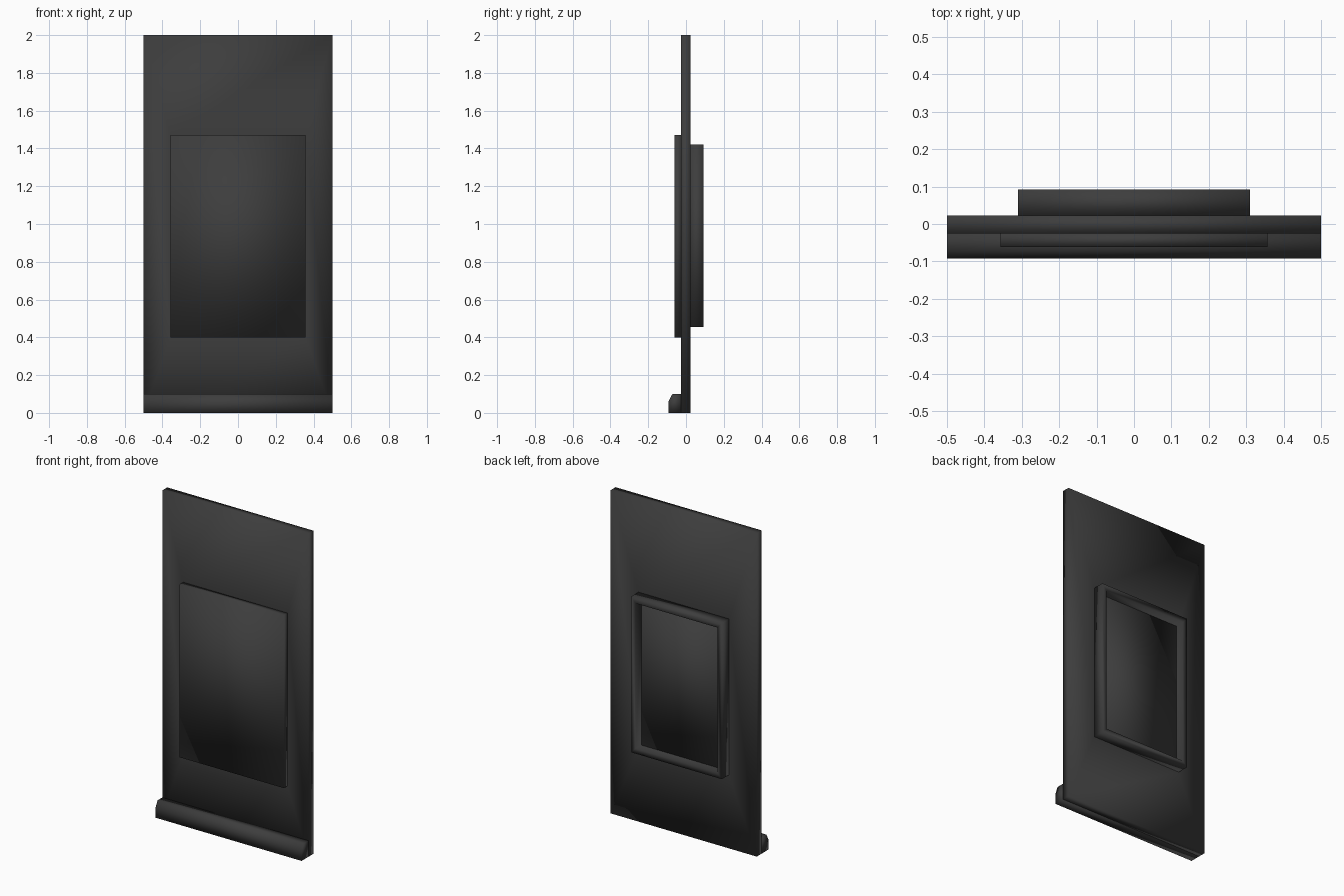
import bpy
import bmesh
from mathutils import Vector

cube = bpy.data.objects.get("Cube")
if cube:
    bpy.data.objects.remove(cube, do_unlink=True)

# One dark grey finish for every part
grey = bpy.data.materials.new("charcoal_grey")
grey.use_nodes = True
COLOUR = (0.047, 0.047, 0.047, 1)
grey.diffuse_color = COLOUR
bsdf = grey.node_tree.nodes["Principled BSDF"]
bsdf.inputs["Base Color"].default_value = COLOUR
bsdf.inputs["Roughness"].default_value = 0.6


def box(half_x, y0, y1, z0, z1):
    """Box centred on x = 0, spanning the given y and z ranges."""
    bm = bmesh.new()
    bmesh.ops.create_cube(bm, size=1)
    for v in bm.verts:
        v.co = Vector((v.co.x * 2 * half_x,
                       y1 if v.co.y > 0 else y0,
                       z1 if v.co.z > 0 else z0))
    return bm


def inset_rect(bm, direction, half_x, z0, z1):
    """Inset the face looking along +y or -y to an exact rectangle."""
    bm.normal_update()
    face = max(bm.faces, key=lambda f: f.normal.y * direction)
    bmesh.ops.inset_individual(bm, faces=[face], thickness=0.01)
    mid = face.calc_center_median()
    for v in face.verts:
        v.co.x = half_x if v.co.x > 0 else -half_x
        v.co.z = z1 if v.co.z > mid.z else z0
    return face


def finish(bm, name):
    """Turn the mesh into a smooth shaded object."""
    bmesh.ops.recalc_face_normals(bm, faces=bm.faces)
    for f in bm.faces:
        f.smooth = True
    mesh = bpy.data.meshes.new(name)
    bm.to_mesh(mesh)
    bm.free()
    mesh.materials.append(grey)
    obj = bpy.data.objects.new(name, mesh)
    bpy.context.collection.objects.link(obj)


BACK = 0.0225   # rear face of the main panel

# Tall main panel, with edge loops where the front plate and back frame sit
panel = box(0.5, -0.026, BACK, 0, 2)
inset_rect(panel, -1, 0.357, 0.4, 1.47)
inset_rect(panel, 1, 0.31, 0.455, 1.42)
finish(panel, "main_panel")

# Raised plate on the front
finish(box(0.357, -0.061, -0.026, 0.4, 1.47), "front_plate")

# Raised rim on the back, hollow down to the main panel
rim = box(0.31, BACK, 0.0925, 0.455, 1.42)
opening = inset_rect(rim, 1, 0.28, 0.487, 1.385)
sunk = bmesh.ops.extrude_discrete_faces(rim, faces=[opening])["faces"][0]
for v in sunk.verts:
    v.co.y = BACK
finish(rim, "back_frame")

# Thin plate lying deep inside the rim
finish(box(0.28, BACK, 0.037, 0.487, 1.385), "back_plate")

# Bottom ledge with a chamfered upper front edge
ledge = bmesh.new()
profile = [(-0.026, 0), (-0.0925, 0), (-0.0925, 0.062), (-0.072, 0.1), (-0.026, 0.1)]
end = ledge.faces.new([ledge.verts.new((-0.5, y, z)) for y, z in profile])
grown = bmesh.ops.extrude_face_region(ledge, geom=[end], use_keep_orig=True)
for v in grown["geom"]:
    if isinstance(v, bmesh.types.BMVert):
        v.co.x = 0.5
finish(ledge, "bottom_ledge")
